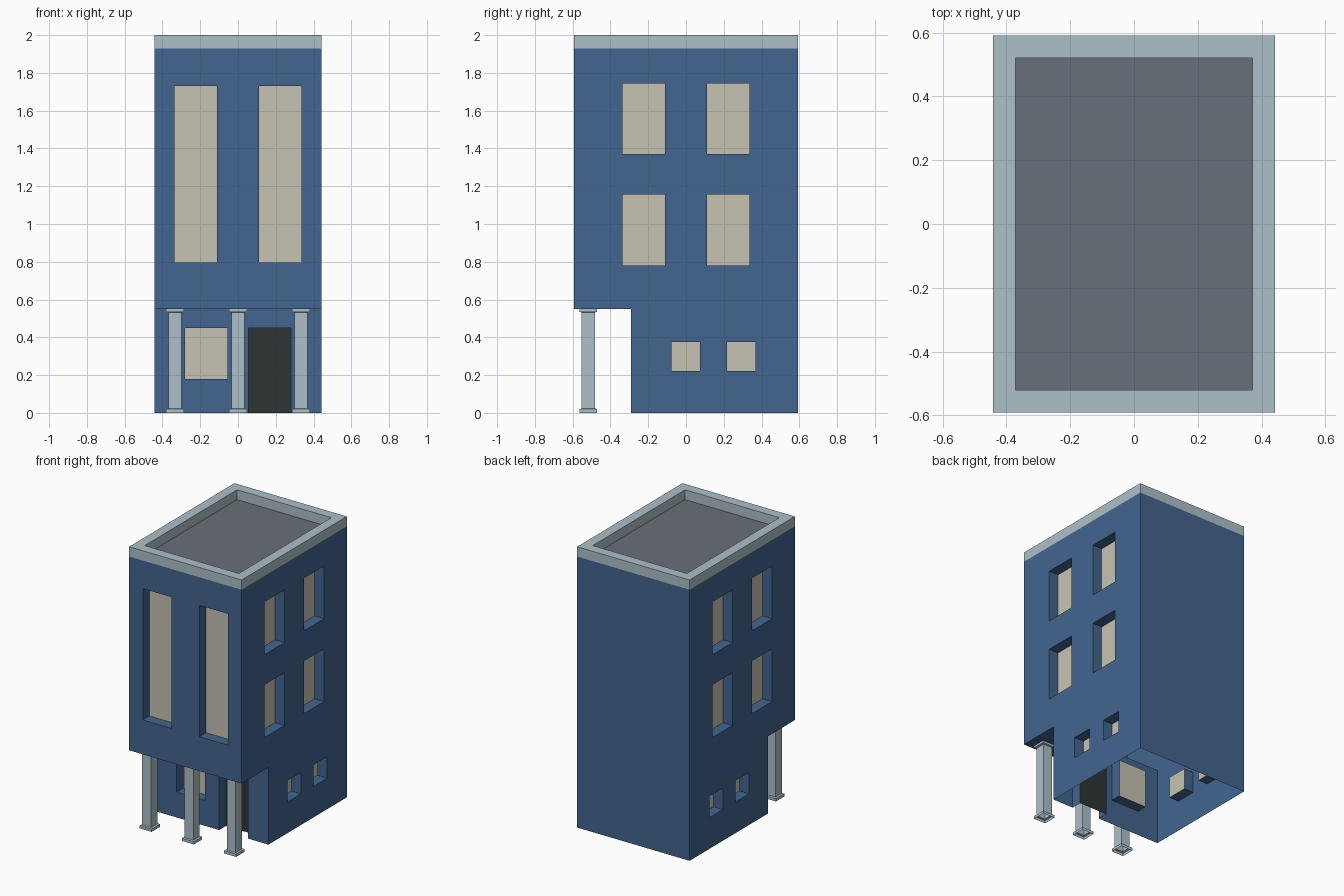
import bpy, bmesh
from mathutils import Vector

if "Cube" in bpy.data.objects:
    bpy.data.objects.remove(bpy.data.objects["Cube"])

W, D, PORCH = 0.443, 0.592, -0.29      # half width, half depth, set-back wall
FLOOR1, EAVES, TOP = 0.55, 1.93, 2.0
DEPTH = 0.075                          # recess of windows and door
X, Y, Z = Vector((1, 0, 0)), Vector((0, 1, 0)), Vector((0, 0, 1))


def material(name, rgb):
    m = bpy.data.materials.new(name)
    m.diffuse_color = (*rgb, 1)
    m.use_nodes = True
    m.node_tree.nodes["Principled BSDF"].inputs["Base Color"].default_value = m.diffuse_color
    return m


BLUE = material("wall blue", (0.0545, 0.130, 0.275))
CREAM = material("window cream", (0.571, 0.552, 0.451))
PALE = material("trim pale blue", (0.418, 0.527, 0.578))
DARK = material("door dark", (0.026, 0.034, 0.034))
GREY = material("roof grey", (0.141, 0.162, 0.188))


def finish(name, bm, mat):
    bmesh.ops.remove_doubles(bm, verts=bm.verts, dist=1e-5)
    me = bpy.data.meshes.new(name)
    bm.to_mesh(me)
    bm.free()
    me.materials.append(mat)
    ob = bpy.data.objects.new(name, me)
    bpy.context.collection.objects.link(ob)
    return ob


def quad(bm, *pts):
    bm.faces.new([bm.verts.new(p) for p in pts])


walls, panes, door = bmesh.new(), bmesh.new(), bmesh.new()


def wall(origin, u, v, rect, openings=(), fill=panes):
    """Wall panel facing u x v, with recessed openings (u0, u1, v0, v1)."""
    o, inward = Vector(origin), -u.cross(v) * DEPTH
    at = lambda a, b: o + u * a + v * b
    us = sorted({*rect[:2], *(k for p in openings for k in p[:2])})
    vs = sorted({*rect[2:], *(k for p in openings for k in p[2:4])})
    for a0, a1 in zip(us, us[1:]):
        for b0, b1 in zip(vs, vs[1:]):
            a, b = (a0 + a1) / 2, (b0 + b1) / 2
            if not any(p[0] < a < p[1] and p[2] < b < p[3] for p in openings):
                quad(walls, at(a0, b0), at(a1, b0), at(a1, b1), at(a0, b1))
    for p in openings:
        ring = [at(p[0], p[2]), at(p[1], p[2]), at(p[1], p[3]), at(p[0], p[3])]
        for i in range(4):
            if i == 0 and p[2] == 0:   # a door has no sill
                continue
            s, e = ring[i], ring[(i + 1) % 4]
            quad(walls, s, e, e + inward, s + inward)
        quad(door if p[2] == 0 else panes, *(r + inward for r in ring))


# front: tall windows above, window and door under the overhang
wall((0, -D, 0), X, Z, (-W, W, FLOOR1, EAVES),
     [(-0.335, -0.11, 0.795, 1.73), (0.11, 0.335, 0.795, 1.73)])
wall((0, PORCH, 0), X, Z, (-W, W, 0, FLOOR1),
     [(-0.28, -0.055, 0.18, 0.45), (0.055, 0.28, 0, 0.45)])
# back wall and underside of the overhang
wall((0, D, 0), -X, Z, (-W, W, 0, EAVES))
wall((0, 0, FLOOR1), X, -Y, (-W, W, -PORCH, D))

# both sides: two rows of windows over a row of small ones
upper = [(y, y + 0.225, z, z + 0.375) for y in (-0.335, 0.11) for z in (0.78, 1.37)]
lower = [(y, y + 0.152, 0.222, 0.374) for y in (-0.077, 0.217)]
for s in (1, -1):
    flip = lambda p: (p[0], p[1], p[2], p[3]) if s > 0 else (-p[1], -p[0], p[2], p[3])
    wall((s * W, 0, 0), Y * s, Z, (-D, D, FLOOR1, EAVES), [flip(p) for p in upper])
    wall((s * W, 0, 0), Y * s, Z, flip((PORCH, D, 0, FLOOR1)), [flip(p) for p in lower])

finish("walls", walls, BLUE)
finish("window_panes", panes, CREAM)
finish("door", door, DARK)


def square_sweep(name, cx, cy, profile, mat):
    """Sweep (half x, half y, z) rings into a rectangular surface, open at the ends."""
    bm = bmesh.new()
    rings = [[(cx + i * hx, cy + j * hy, z) for i, j in ((-1, -1), (1, -1), (1, 1), (-1, 1))]
             for hx, hy, z in profile]
    for r, t in zip(rings, rings[1:]):
        for i in range(4):
            k = (i + 1) % 4
            quad(bm, r[i], r[k], t[k], t[i])
    return finish(name, bm, mat)


# parapet and sunken roof
RIM = 0.072
square_sweep("parapet", 0, 0, [(W, D, EAVES), (W, D, TOP),
                               (W - RIM, D - RIM, TOP), (W - RIM, D - RIM, EAVES)], PALE)
roof = bmesh.new()
rx, ry = W - RIM, D - RIM
quad(roof, (-rx, -ry, EAVES), (rx, -ry, EAVES), (rx, ry, EAVES), (-rx, ry, EAVES))
finish("roof", roof, GREY)

# porch columns with base and cap
col = [(0.047, 0), (0.047, 0.02), (0.035, 0.023), (0.035, 0.532), (0.047, 0.535), (0.047, FLOOR1)]
for n, cx in (("left", -0.333), ("middle", 0), ("right", 0.333)):
    square_sweep("column_" + n, cx, -0.517, [(h, h, z) for h, z in col], PALE)
